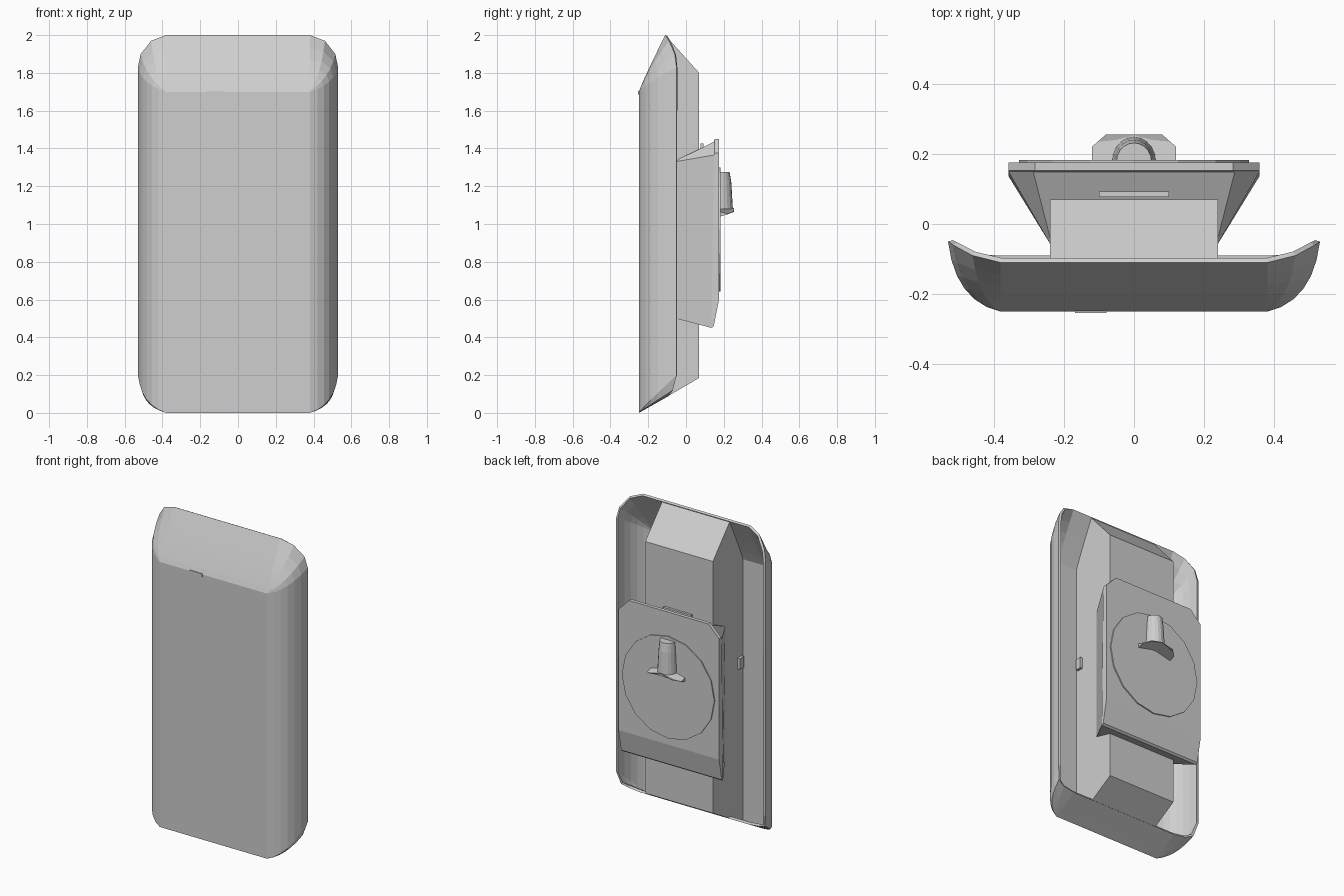
import bpy, bmesh, math
from mathutils import Vector

if "Cube" in bpy.data.objects:
    bpy.data.objects.remove(bpy.data.objects["Cube"])

grey = bpy.data.materials.new("light_grey")
grey.diffuse_color = (0.62, 0.62, 0.62, 1)
grey.use_nodes = True
grey.node_tree.nodes["Principled BSDF"].inputs["Base Color"].default_value = grey.diffuse_color


def make(name, verts, faces):
    """Create an object from points and faces, with clean outward normals."""
    me = bpy.data.meshes.new(name)
    bm = bmesh.new()
    vs = [bm.verts.new(v) for v in verts]
    for f in faces:
        bm.faces.new([vs[i] for i in f])
    bmesh.ops.remove_doubles(bm, verts=bm.verts, dist=1e-5)
    bmesh.ops.recalc_face_normals(bm, faces=bm.faces)
    bm.to_mesh(me)
    bm.free()
    me.materials.append(grey)
    ob = bpy.data.objects.new(name, me)
    bpy.context.collection.objects.link(ob)
    return ob


def loft(name, rings, start=True, end=True):
    """Bridge closed rings of equal length and cap the ends."""
    n = len(rings[0])
    verts = [p for r in rings for p in r]
    faces = []
    for k in range(len(rings) - 1):
        for i in range(n):
            j = (i + 1) % n
            faces.append((k*n + i, k*n + j, (k+1)*n + j, (k+1)*n + i))
    if start:
        faces.append(tuple(range(n)))
    if end:
        faces.append(tuple((len(rings) - 1)*n + i for i in range(n)))
    return make(name, verts, faces)


def box(name, c, s):
    x, y, z = (v / 2 for v in s)
    ring = lambda h: [(c[0] + a*x, c[1] + b*y, c[2] + h)
                      for a, b in ((-1, -1), (1, -1), (1, 1), (-1, 1))]
    return loft(name, [ring(-z), ring(z)])


def mirror_ring(half):
    return list(half) + [(-p[0], p[1], p[2]) for p in reversed(half)]


# Curved thin front shell: bezier ribs from the flat front out to the rim
rim = [(.38, -.09, .09), (.46, -.085, .10), (.51, -.07, .12), (.53, -.05, .2),
       (.53, -.05, 1.83), (.515, -.06, 1.9), (.46, -.09, 1.97), (.38, -.11, 2.0)]
ctrl = [(.38, -.17, .045), (.43, -.19, .035), (.49, -.21, .03), (.51, -.22, .04),
        (.51, -.22, 1.74), (.49, -.22, 1.78), (.44, -.22, 1.79), (.38, -.22, 1.78)]
front = [(.38, -.25, 0)] * 4 + [(.38, -.25, 1.7)] * 4
rings = []
STEPS = 6
for k in range(STEPS + 1):
    t = k / STEPS
    half = [tuple(Vector(f)*(1-t)**2 + Vector(c)*2*t*(1-t) + Vector(r)*t*t)
            for f, c, r in zip(front, ctrl, rim)]
    rings.append(mirror_ring(half))

n = len(rings[0])
verts = [p for r in rings for p in r]
faces = [(3, 4, n - 5, n - 4)]          # flat front
for k in range(STEPS):
    for i in range(n):
        j = (i + 1) % n
        q = [k*n + i, k*n + j, (k+1)*n + j, (k+1)*n + i]
        if k == 0 and rings[0][i] == rings[0][j]:
            q = [k*n + 3 if i < 3 else k*n + i, (k+1)*n + j, (k+1)*n + i]
        faces.append(tuple(q))
shell = make("front_shell", verts, faces)
# make sure the normals point outwards (front face towards -y)
me = shell.data
big = max(me.polygons, key=lambda p: p.area)
if big.normal.y > 0:
    me.flip_normals()
sol = shell.modifiers.new("thickness", 'SOLIDIFY')
sol.thickness = 0.015
sol.offset = -1

# Small latch tab on the front crease
box("front_tab", (-.123, -.249, 1.695), (.09, .008, .02))

# Central spine with sloped ends
prof = [(-.11, 2.0), (.07, 1.8), (.07, .185), (-.235, .008), (-.235, 1.7)]
loft("back_spine", [[(x, y, z) for y, z in prof] for x in (-.24, .24)])


# Flared mount block with cut upper corners
def block_ring(y, w, zb, zt, c, yb=None):
    return mirror_ring([(w, y if yb is None else yb, zb), (w, y, zt - c), (w - c, y, zt)])


loft("mount_block", [block_ring(-.055, .24, .5, 1.335, .005),
                     block_ring(.148, .357, .45, 1.435, .07, .135),
                     block_ring(.152, .357, .46, 1.45, .075, .147),
                     block_ring(.175, .357, .6, 1.45, .075)])
box("mount_top_clip", (0, .085, 1.405), (.2, .016, .04))

# Round swivel disc
disc = [[(.328*math.cos(a*math.tau/16), y, .97 + .328*math.sin(a*math.tau/16))
         for a in range(16)] for y in (.172, .182)]
loft("swivel_disc", disc)


# Belt hook: tapered half-round post on a winged foot
def arch(z, r, h):
    return [(r*math.cos(math.pi*a/10), .178 + h*math.sin(math.pi*a/10), z)
            for a in range(11)]


loft("hook_post", [arch(1.08, .062, .07), arch(1.22, .054, .062), arch(1.275, .05, .053)])

foot = [(-.12, .178), (-.12, .22), (-.08, .255), (0, .255),
        (.08, .255), (.12, .22), (.12, .178), (0, .178)]
low = [(x, y, 1.065 + .3*(y - .178) - .22*abs(x)) for x, y in foot]
high = [(x, y, 1.095 - .01*(y > .2) - .25*abs(x)) for x, y in foot]
loft("hook_foot", [low, high])

# Small side catches on the spine
for s, label in ((-1, "left"), (1, "right")):
    box("side_catch_" + label, (s*.247, -.2, 1.05), (.02, .04, .07))
